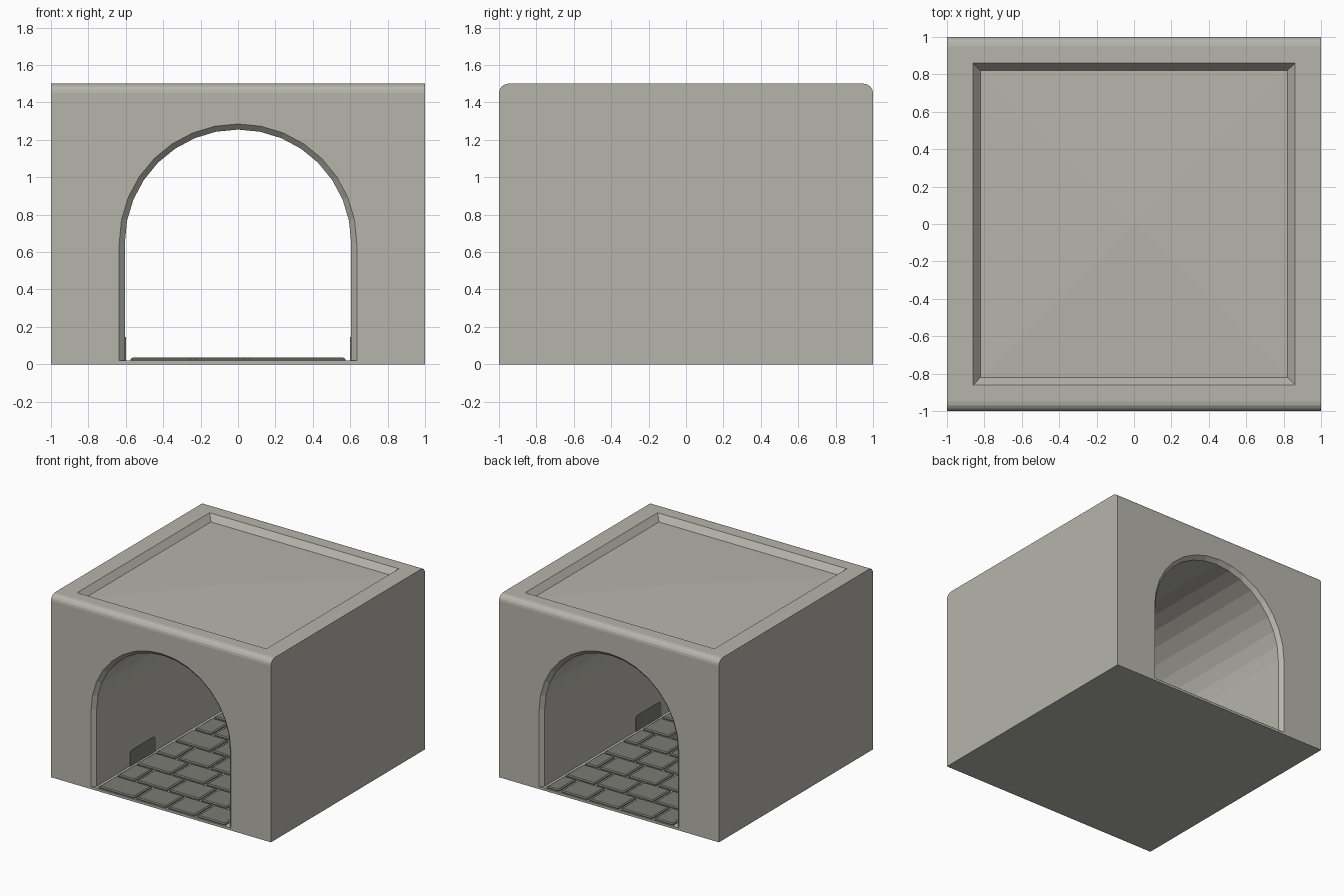
import bpy, bmesh, math, random
from mathutils import Vector

random.seed(4)
if "Cube" in bpy.data.objects:
    bpy.data.objects.remove(bpy.data.objects["Cube"])


def material(name, rgb):
    m = bpy.data.materials.new(name)
    m.use_nodes = True
    m.diffuse_color = (*rgb, 1)
    node = next(n for n in m.node_tree.nodes if n.type == "BSDF_PRINCIPLED")
    node.inputs["Base Color"].default_value = (*rgb, 1)
    return m


stone = material("pale stone", (0.47, 0.46, 0.41))
slate = material("dark paving", (0.2, 0.2, 0.175))


def finish(bm, name, mat):
    bmesh.ops.recalc_face_normals(bm, faces=bm.faces[:])
    mesh = bpy.data.meshes.new(name)
    bm.to_mesh(mesh)
    bm.free()
    mesh.materials.append(mat)
    obj = bpy.data.objects.new(name, mesh)
    bpy.context.collection.objects.link(obj)
    return obj


def loft(bm, rings, cap_end=True):
    """Skin a list of equal closed rings; returns the last ring."""
    loops = [[bm.verts.new(p) for p in ring] for ring in rings]
    for a, b in zip(loops, loops[1:]):
        for i in range(len(a)):
            j = (i + 1) % len(a)
            bm.faces.new((a[i], a[j], b[j], b[i]))
    bm.faces.new(loops[0])
    if cap_end:
        bm.faces.new(loops[-1])
    return loops[-1]


# Block: rounded front and back top edges, extruded across
R, STEPS = 0.05, 4
profile = [(-1, 0), (1, 0)]
for side, start in ((1, 0), (-1, 90)):
    for i in range(STEPS + 1):
        a = math.radians(start + 90 * i / STEPS)
        profile.append((side * (1 - R) + R * math.cos(a), 1.5 - R + R * math.sin(a)))
bm = bmesh.new()
loft(bm, [[(x, y, z) for y, z in profile] for x in (-1, 1)])
block = finish(bm, "arched_block", stone)

# Tunnel cutter: arch section flaring at both mouths
FLOOR, SPRING, HALF = 0.02, 0.65, 0.605


def arch(y, r):
    ring = [(r, y, FLOOR)]
    for i in range(17):
        a = math.pi * i / 16
        ring.append((r * math.cos(a), y, SPRING + r * math.sin(a)))
    return ring + [(-r, y, FLOOR)]


bm = bmesh.new()
loft(bm, [arch(-1.05, HALF + 0.08), arch(-0.97, HALF), arch(0.97, HALF), arch(1.05, HALF + 0.08)])
tunnel = finish(bm, "tunnel_cutter", stone)


# Roof recess cutter: sloped sides and a gently raised middle
def square(s, z):
    return [(-s, -s, z), (s, -s, z), (s, s, z), (-s, s, z)]


bm = bmesh.new()
rim = loft(bm, [square(0.9, 1.55), square(0.82, 1.45)], cap_end=False)
peak = bm.verts.new((0, 0, 1.475))
for i in range(4):
    bm.faces.new((rim[i], rim[(i + 1) % 4], peak))
recess = finish(bm, "recess_cutter", stone)

for cutter in (tunnel, recess):
    cutter.hide_render = True
    mod = block.modifiers.new(cutter.name, "BOOLEAN")
    mod.operation = "DIFFERENCE"
    mod.solver = "EXACT"
    mod.object = cutter
deps = bpy.context.evaluated_depsgraph_get()
carved = bpy.data.meshes.new_from_object(block.evaluated_get(deps))
block.modifiers.clear()
block.data = carved
for cutter in (tunnel, recess):
    bpy.data.objects.remove(cutter)

# Paving: staggered rows of chamfered slabs
bm = bmesh.new()
EDGE, ROWS, GAP = 0.575, 8, 0.01
depth = 2 / ROWS
for row in range(ROWS):
    joints = [-0.24, 0.05, 0.31] if row % 2 == 0 else [-0.4, -0.1, 0.18, 0.44]
    if row:
        joints = [j + random.uniform(-0.02, 0.02) for j in joints]
    xs = [-EDGE - GAP] + joints + [EDGE + GAP]
    y0, y1 = -1 + row * depth + GAP, -1 + (row + 1) * depth - GAP
    for left, right in zip(xs, xs[1:]):
        x0, x1 = left + GAP, right - GAP
        rings = []
        for inset, z in ((0, FLOOR - 0.005), (0, 0.028), (0.01, 0.035)):
            rings.append([(x0 + inset, y0 + inset, z), (x1 - inset, y0 + inset, z),
                          (x1 - inset, y1 - inset, z), (x0 + inset, y1 - inset, z)])
        loft(bm, rings)
finish(bm, "floor_paving", slate)

# Dark wall plates low on both tunnel walls, with clipped top corners
outline = [(-0.54, 0.02), (-0.21, 0.02), (-0.21, 0.13), (-0.23, 0.145), (-0.52, 0.145), (-0.54, 0.13)]
for side, name in ((1, "left_wall_plate"), (-1, "right_wall_plate")):
    bm = bmesh.new()
    loft(bm, [[(side * x, y, z) for y, z in outline] for x in (HALF + 0.002, HALF - 0.005)])
    finish(bm, name, slate)
